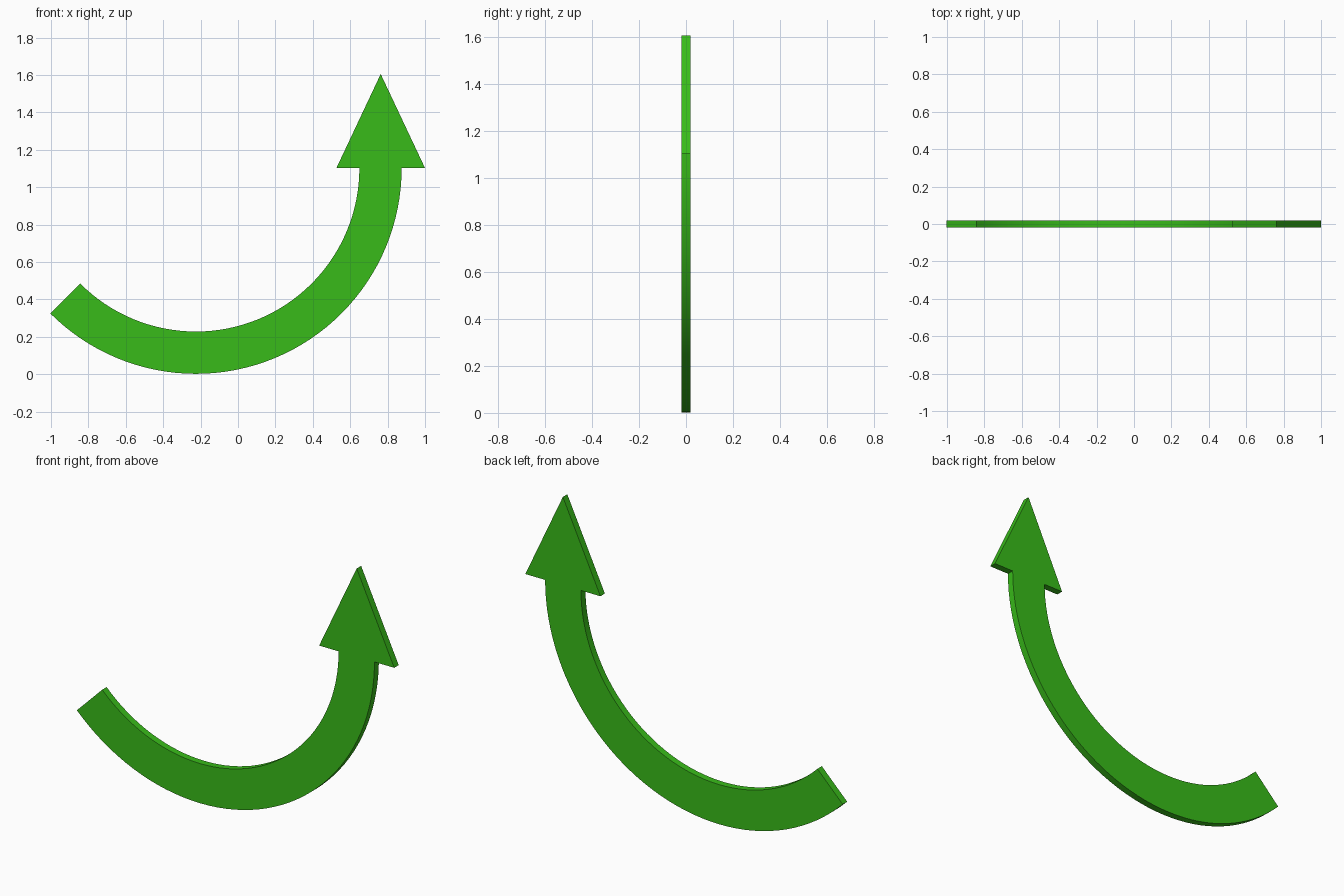
import bpy, bmesh
from math import cos, sin, radians

if "Cube" in bpy.data.objects:
    bpy.data.objects.remove(bpy.data.objects["Cube"])

CX, CZ = -0.225, 1.102      # arc centre
R_OUT, R_IN = 1.1, 0.874    # shaft radii
A0, A1 = 225, 360           # arc sweep in degrees
SEG = 48
HALF = 0.02                 # half thickness


def arc(radius, start, end):
    steps = [radians(start + (end - start) * i / SEG) for i in range(SEG + 1)]
    return [(CX + radius * cos(a), CZ + radius * sin(a)) for a in steps]


# Flat arrow silhouette: outer curve, arrowhead, inner curve back
outline = arc(R_OUT, A0, A1)
outline += [(1.0, CZ), (0.763, 1.605), (0.526, CZ)]
outline += arc(R_IN, A1, A0)
outline = [(x, max(z, 0)) for x, z in outline]

# Extrude the silhouette through its thickness
bm = bmesh.new()
face = bm.faces.new([bm.verts.new((x, -HALF, z)) for x, z in outline])
new = bmesh.ops.extrude_face_region(bm, geom=[face], use_keep_orig=True)["geom"]
bmesh.ops.translate(bm, vec=(0, 2 * HALF, 0),
                    verts=[g for g in new if isinstance(g, bmesh.types.BMVert)])
bmesh.ops.recalc_face_normals(bm, faces=bm.faces)
bmesh.ops.triangulate(bm, faces=[f for f in bm.faces if len(f.verts) > 4])
mesh = bpy.data.meshes.new("curved_arrow")
bm.to_mesh(mesh)
bm.free()

arrow = bpy.data.objects.new("curved_arrow", mesh)
bpy.context.collection.objects.link(arrow)

# Green material
green = bpy.data.materials.new("green")
green.diffuse_color = (0.04, 0.5, 0.01, 1)
green.use_nodes = True
green.node_tree.nodes["Principled BSDF"].inputs["Base Color"].default_value = green.diffuse_color
mesh.materials.append(green)

# Smooth curved rims, crisp corners
bpy.context.view_layer.objects.active = arrow
arrow.select_set(True)
bpy.ops.object.shade_smooth_by_angle(angle=radians(30))
